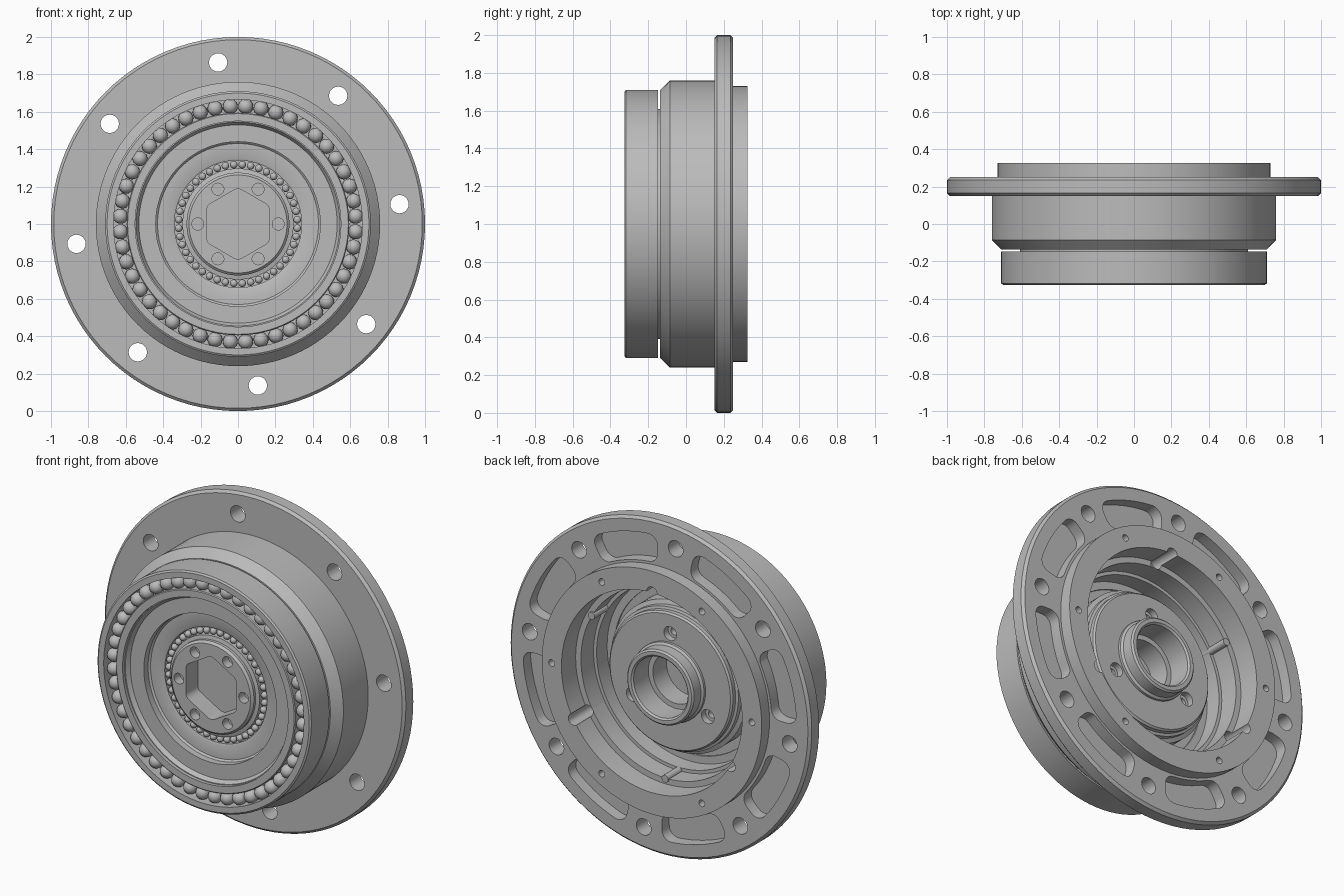
import bpy, bmesh, math
from math import sin, cos, pi, radians
from mathutils import Vector

if "Cube" in bpy.data.objects:
    bpy.data.objects.remove(bpy.data.objects["Cube"])

SEGMENTS = 96
steel = bpy.data.materials.new("grey steel")
steel.use_nodes = True
GREY = (0.5, 0.5, 0.5, 1)
steel.diffuse_color = GREY
steel.node_tree.nodes["Principled BSDF"].inputs["Base Color"].default_value = GREY


def on_axis(r, angle, y):
    """Point at a radius and angle about the wheel axis."""
    return Vector((r * cos(angle), y, 1 + r * sin(angle)))


def finish(name, bm):
    bmesh.ops.remove_doubles(bm, verts=bm.verts, dist=1e-5)
    bmesh.ops.recalc_face_normals(bm, faces=bm.faces)
    mesh = bpy.data.meshes.new(name)
    bm.to_mesh(mesh)
    bm.free()
    mesh.materials.append(steel)
    obj = bpy.data.objects.new(name, mesh)
    bpy.context.collection.objects.link(obj)
    return obj


def lathe(name, profile):
    """Closed (radius, y) profile turned about the axis."""
    bm = bmesh.new()
    rings = [[bm.verts.new(on_axis(r, 2 * pi * i / SEGMENTS, y)) for r, y in profile]
             for i in range(SEGMENTS)]
    for i in range(SEGMENTS):
        a, b = rings[i], rings[(i + 1) % SEGMENTS]
        for j in range(len(profile)):
            k = (j + 1) % len(profile)
            if profile[j][0] == 0 and profile[k][0] == 0:
                continue
            bm.faces.new((a[j], a[k], b[k], b[j]))
    return finish(name, bm)


def prism(bm, outline, y0, y1):
    """Extrude an (x, z) outline along the axis."""
    a = [bm.verts.new((x, y0, z)) for x, z in outline]
    b = [bm.verts.new((x, y1, z)) for x, z in outline]
    bm.faces.new(a)
    bm.faces.new(b[::-1])
    for i in range(len(a)):
        j = (i + 1) % len(a)
        bm.faces.new((a[i], b[i], b[j], a[j]))


def holes(bm, count, start, ring, radius, y0, y1, sides=24):
    for i in range(count):
        c = on_axis(ring, radians(start) + 2 * pi * i / count, 0)
        prism(bm, [(c.x + radius * cos(2 * pi * k / sides), c.z + radius * sin(2 * pi * k / sides))
                   for k in range(sides)], y0, y1)


def arc_slot(mid, half, r0, r1, corner):
    """Rounded rectangle bent round the axis."""
    centre, hv = (r0 + r1) / 2, (r1 - r0) / 2
    hu = half * centre
    flat = []
    for q, (su, sv) in enumerate(((1, 1), (-1, 1), (-1, -1), (1, -1))):
        for k in range(6):
            t = (q + k / 5) * pi / 2
            flat.append((su * (hu - corner) + corner * cos(t), sv * (hv - corner) + corner * sin(t)))
        if q in (0, 2):
            flat += [(su * (hu - corner) * (1 - k / 4), sv * hv) for k in range(1, 8)]
    points = [on_axis(centre + v, mid + u / centre, 0) for u, v in flat]
    return [(p.x, p.z) for p in points]


def cut(obj, bm):
    """Subtract the shapes in bm, then bake the result."""
    cutter = finish("cutter", bm)
    cutter.hide_render = True
    mod = obj.modifiers.new("cut", "BOOLEAN")
    mod.operation, mod.solver, mod.object = "DIFFERENCE", "EXACT", cutter
    graph = bpy.context.evaluated_depsgraph_get()
    baked = bpy.data.meshes.new_from_object(obj.evaluated_get(graph))
    obj.modifiers.clear()
    obj.data = baked
    bpy.data.objects.remove(cutter)


def balls(name, count, ring, radius, y):
    bm = bmesh.new()
    for i in range(count):
        made = bmesh.ops.create_uvsphere(bm, u_segments=16, v_segments=10, radius=radius)
        bmesh.ops.translate(bm, verts=made["verts"], vec=on_axis(ring, 2 * pi * (i + 0.5) / count, y))
    return finish(name, bm)


# Flanged housing with stepped inner wall
housing = lathe("flanged_housing", [
    (.6, .325), (.73, .325), (.73, .25), (.985, .25), (1, .235), (1, .165), (.985, .15),
    (.76, .15), (.76, -.085), (.71, -.137), (.5, -.137), (.5, -.03), (.545, -.03),
    (.545, .07), (.565, .07), (.565, .19), (.6, .19)])
bm = bmesh.new()
holes(bm, 8, 7, .87, .049, .1, .3)
for i in range(8):
    prism(bm, arc_slot(radians(29.5 + 45 * i), radians(14.5), .745, .91, .06), .18, .3)
cut(housing, bm)
# Screw holes and scalloped channels in the rear rim
bm = bmesh.new()
holes(bm, 6, 0, .665, .02, .25, .4, 16)
holes(bm, 3, 90, .6, .035, .04, .4)
cut(housing, bm)

# Locating pins on the inner wall
bm = bmesh.new()
holes(bm, 3, 30, .565, .022, -.03, .2, 16)
finish("wall_pins", bm)

# Large front bearing
lathe("outer_race", [(.665, -.325), (.7, -.325), (.71, -.318), (.71, -.147), (.6, -.147), (.6, -.25), (.665, -.25)])
lathe("inner_race", [(.55, -.31), (.59, -.31), (.595, -.305), (.595, -.25), (.61, -.25), (.61, -.1), (.55, -.1)])
balls("large_bearing_balls", 48, .63, .04, -.275)

# Dished front cover between the bearings
lathe("front_cover", [(.545, -.29), (.555, -.29), (.555, -.04), (.25, -.04), (.25, -.16), (.34, -.16),
                      (.34, -.21), (.35, -.215), (.43, -.215), (.44, -.225), (.44, -.265), (.53, -.265)])
balls("small_bearing_balls", 44, .318, .02, -.2)

# Front hub plate with six holes and a hexagonal socket
hub = lathe("front_hub", [(0, -.255), (.262, -.255), (.275, -.242), (.275, -.225), (.297, -.22), (.297, -.05), (0, -.05)])
bm = bmesh.new()
holes(bm, 6, 0, .215, .032, -.3, -.2)
hexagon = []
for i in range(72):
    t = 2 * pi * i / 72
    r = min(.168 / cos((t + pi / 6) % (pi / 3) - pi / 6), .188)
    hexagon.append((r * cos(t), 1 + r * sin(t)))
prism(bm, hexagon, -.3, -.14)
cut(hub, bm)

# Rear carrier disc with raised collar and blind bore
carrier = lathe("rear_carrier", [
    (0, -.06), (.45, -.06), (.45, .07), (.425, .08), (.425, .11), (.41, .115), (.41, .14), (.4, .15),
    (.235, .15), (.235, .165), (.222, .175), (.222, .24), (.212, .25), (.19, .25), (.18, .24),
    (.18, .1), (.15, .1), (.15, -.03), (0, -.03)])
bm = bmesh.new()
holes(bm, 3, 90, .288, .042, .11, .2)
cut(carrier, bm)
bm = bmesh.new()
holes(bm, 3, 90, .288, .024, .03, .13, 16)
cut(carrier, bm)

# Smooth shading with crisp edges
for obj in bpy.context.collection.objects:
    if obj.type == "MESH" and steel.name in obj.data.materials:
        bpy.ops.object.select_all(action="DESELECT")
        obj.select_set(True)
        bpy.context.view_layer.objects.active = obj
        bpy.ops.object.shade_smooth_by_angle(angle=radians(30))
